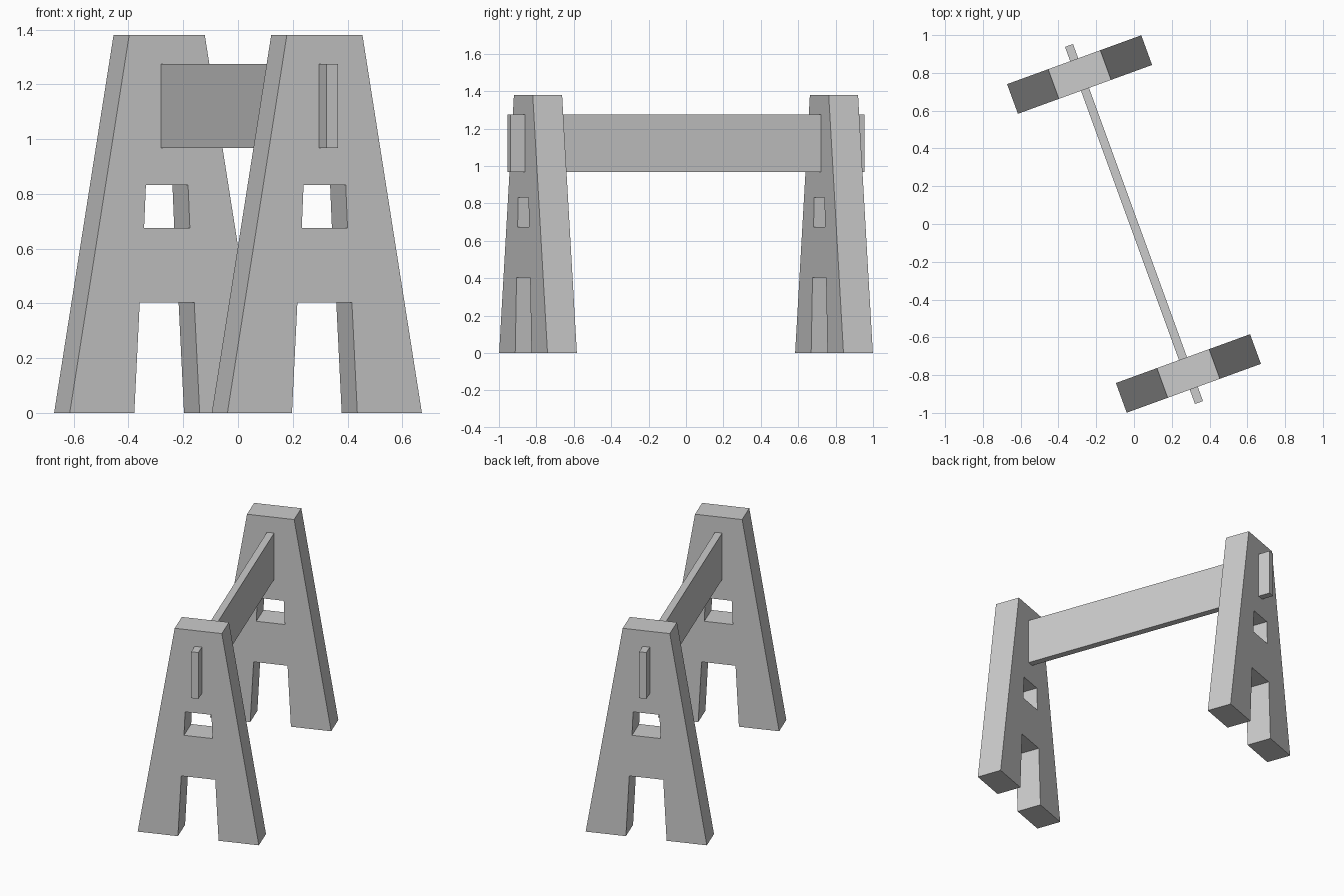
import bpy, bmesh
from math import radians, sin, cos

if "Cube" in bpy.data.objects:
    bpy.data.objects.remove(bpy.data.objects["Cube"])

TURN = radians(20)      # whole trestle is turned about z
OFFSET = 0.842          # distance of each end frame from the centre
HALF_THICK = 0.0835

# A-shaped outline with leg notch, and the window above it
OUTLINE = [(-0.378, 0), (-0.127, 0), (-0.106, 0.403), (0.106, 0.403),
           (0.127, 0), (0.378, 0), (0.147, 1.38), (-0.147, 1.38)]
WINDOW = [(-0.089, 0.675), (0.089, 0.675), (0.082, 0.832), (-0.082, 0.832)]


def end_frame(name, side):
    curve = bpy.data.curves.new(name, 'CURVE')
    curve.dimensions = '2D'
    curve.fill_mode = 'BOTH'
    curve.extrude = HALF_THICK
    for pts in (OUTLINE, WINDOW):
        spline = curve.splines.new('POLY')
        spline.points.add(len(pts) - 1)
        for p, (x, z) in zip(spline.points, pts):
            p.co = (x, z, 0, 1)
        spline.use_cyclic_u = True
    tmp = bpy.data.objects.new(name + "_profile", curve)
    bpy.context.collection.objects.link(tmp)
    bpy.context.view_layer.update()
    deps = bpy.context.evaluated_depsgraph_get()
    mesh = bpy.data.meshes.new_from_object(tmp.evaluated_get(deps))
    bpy.data.objects.remove(tmp)
    # weld caps to walls
    bm = bmesh.new()
    bm.from_mesh(mesh)
    bmesh.ops.remove_doubles(bm, verts=bm.verts, dist=1e-4)
    bmesh.ops.recalc_face_normals(bm, faces=bm.faces)
    for f in bm.faces:
        f.smooth = False
    bm.to_mesh(mesh)
    bm.free()
    ob = bpy.data.objects.new(name, mesh)
    bpy.context.collection.objects.link(ob)
    ob.rotation_euler = (radians(90), 0, TURN)
    ob.location = (-side * OFFSET * sin(TURN), side * OFFSET * cos(TURN), 0)
    return ob


# End frames
end_frame("front_frame", -1)
end_frame("back_frame", 1)

# Cross beam passing through both frames
bpy.ops.mesh.primitive_cube_add(size=1, location=(0, 0, 1.121))
beam = bpy.context.object
beam.name = "cross_beam"
beam.scale = (0.045, 2.012, 0.308)
beam.rotation_euler = (0, 0, TURN)
